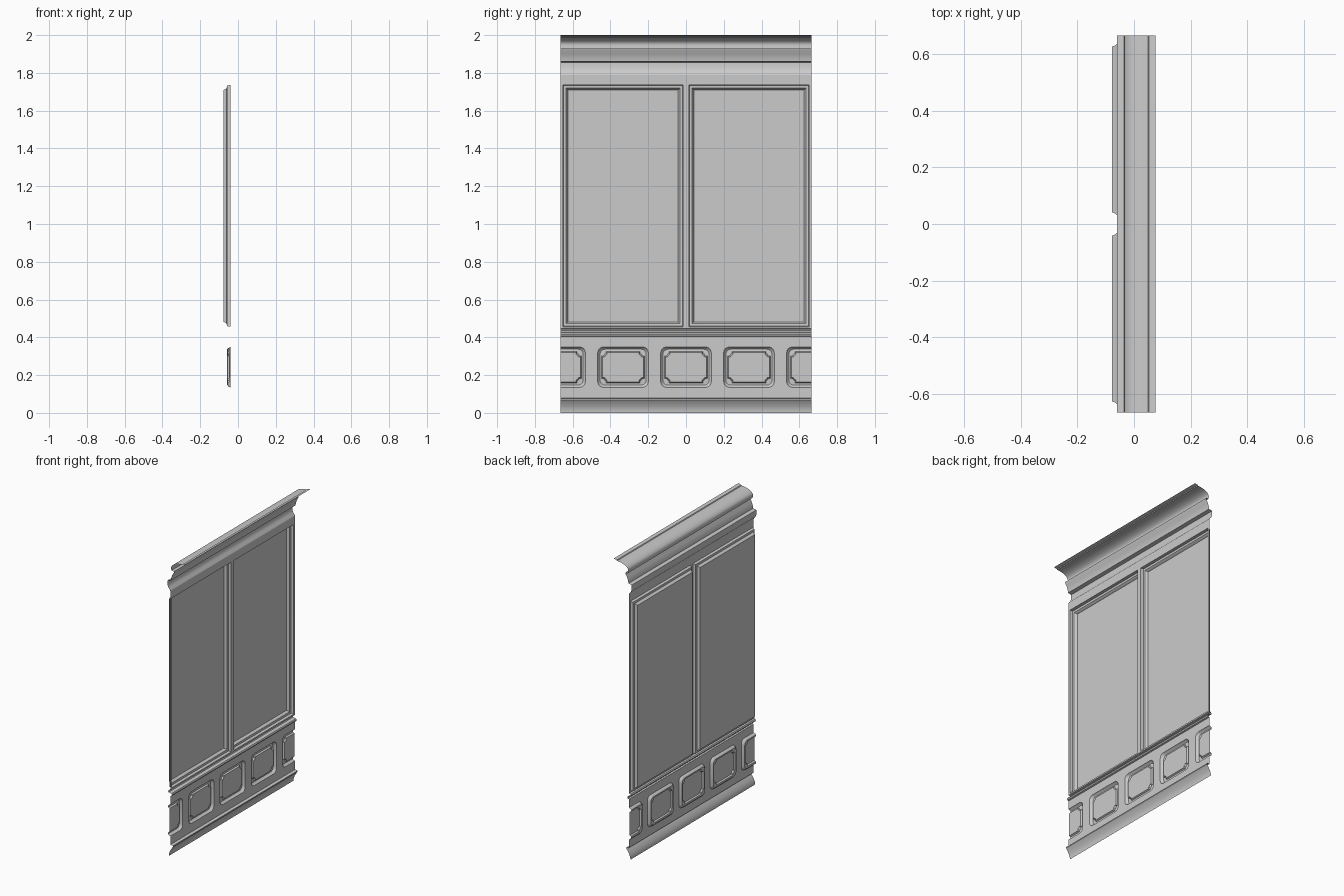
import bpy, bmesh, math
from mathutils import Vector

if "Cube" in bpy.data.objects:
    bpy.data.objects.remove(bpy.data.objects["Cube"])

HALF = 0.665      # half length of the wall along y
WALL = -0.04      # x of the main wall surface


def finish(name, bm):
    """Orient the open sheet toward +x and turn it into an object."""
    bmesh.ops.recalc_face_normals(bm, faces=bm.faces)
    if sum(f.normal.x * f.calc_area() for f in bm.faces) < 0:
        bmesh.ops.reverse_faces(bm, faces=bm.faces)
    me = bpy.data.meshes.new(name)
    bm.to_mesh(me)
    bm.free()
    ob = bpy.data.objects.new(name, me)
    bpy.context.collection.objects.link(ob)
    bpy.ops.object.select_all(action='DESELECT')
    ob.select_set(True)
    bpy.context.view_layer.objects.active = ob
    bpy.ops.object.shade_smooth_by_angle(angle=math.radians(35))
    return ob


def moulding(name, profile):
    """Sweep an (x, z) profile along the wall length."""
    bm = bmesh.new()
    a = [bm.verts.new((x, -HALF, z)) for x, z in profile]
    b = [bm.verts.new((x, HALF, z)) for x, z in profile]
    for i in range(len(profile) - 1):
        bm.faces.new((a[i], b[i], b[i + 1], a[i + 1]))
    return finish(name, bm)


def rect_loop(bm, cy, cz, hy, hz, x, corner):
    """Closed rectangle loop with a corner template of inward (u, v) offsets."""
    vs = []
    for k, (sy, sz) in enumerate([(1, -1), (1, 1), (-1, 1), (-1, -1)]):
        for u, v in (corner if k % 2 == 0 else corner[::-1]):
            vs.append(bm.verts.new((x, cy + sy * (hy - u), cz + sz * (hz - v))))
    return vs


def panelled_sheet(name, z0, z1, half, panels):
    """Flat wall field with stepped panels let into it."""
    bm = bmesh.new()

    def loop_edges(vs):
        return [bm.edges.new((vs[i], vs[(i + 1) % len(vs)])) for i in range(len(vs))]

    edges = loop_edges(rect_loop(bm, 0, (z0 + z1) / 2, half, (z1 - z0) / 2, WALL, [(0, 0)]))
    stacks = []
    for cy, cz, steps in panels:
        loops = [rect_loop(bm, cy, cz, *s) for s in steps]
        edges += loop_edges(loops[0])
        stacks.append(loops)
    bmesh.ops.triangle_fill(bm, use_beauty=True, edges=edges, normal=Vector((1, 0, 0)))
    for loops in stacks:
        for p, q in zip(loops, loops[1:]):
            n = len(p)
            for i in range(n):
                j = (i + 1) % n
                bm.faces.new((p[i], p[j], q[j], q[i]))
        bm.faces.new(loops[-1])
    # trim to the wall ends
    for s in (-1, 1):
        bmesh.ops.bisect_plane(bm, geom=bm.verts[:] + bm.edges[:] + bm.faces[:],
                               dist=1e-6, plane_co=(0, s * HALF, 0),
                               plane_no=(0, s, 0), clear_outer=True)
    return finish(name, bm)


def round_corner(r, n=5):
    return [(r - r * math.sin(t), r - r * math.cos(t))
            for t in (i * math.pi / 2 / (n - 1) for i in range(n))]


def notch_corner(n):
    return [(n, 0), (n, .45 * n), (.65 * n, .65 * n), (.45 * n, n), (0, n)]


# baseboard
moulding("baseboard", [(-.05, 0), (-.05, .012), (-.042, .035), (-.028, .058),
                       (-.02, .068), (-.02, .075), (WALL, .078)])

# dado with small rounded panels, the outer two cut by the wall ends
small = [(.134, .107, WALL, round_corner(.03)),
         (.128, .101, -.052, round_corner(.028)),
         (.122, .095, -.057, round_corner(.026)),
         (.113, .084, -.055, notch_corner(.024)),
         (.108, .079, -.045, notch_corner(.024))]
panelled_sheet("dado", .078, .405, .85,
               [(i * .3333, .242, small) for i in range(-2, 3)])

# chair rail
moulding("chair_rail", [(WALL, .405), (-.03, .408), (-.028, .416), (-.032, .424),
                        (-.053, .428), (-.056, .435), (-.052, .443), (WALL, .446)])

# upper field with two tall stepped panels
sq = [(0, 0)]
tall = [(.318, .640, WALL, sq), (.315, .637, -.058, sq), (.302, .624, -.06, sq),
        (.297, .619, -.066, sq), (.292, .614, -.077, sq)]
panelled_sheet("upper_wall", .446, 1.79, HALF,
               [(s * .3335, 1.096, tall) for s in (-1, 1)])

# frieze moulding
moulding("frieze", [(WALL, 1.79), (-.043, 1.797), (-.053, 1.808), (-.06, 1.825),
                    (-.06, 1.856), (-.036, 1.861), (-.034, 1.875), (-.026, 1.9),
                    (-.014, 1.92), (-.012, 1.928), (-.032, 1.93)])

# cornice cove with top lip
cove = [(.05 - .084 * math.cos(t), 1.948 + .042 * math.sin(t))
        for t in (i * math.pi / 20 for i in range(11))]
moulding("cornice", [(-.032, 1.93)] + cove + [(.053, 1.995), (.075, 2.0)])
